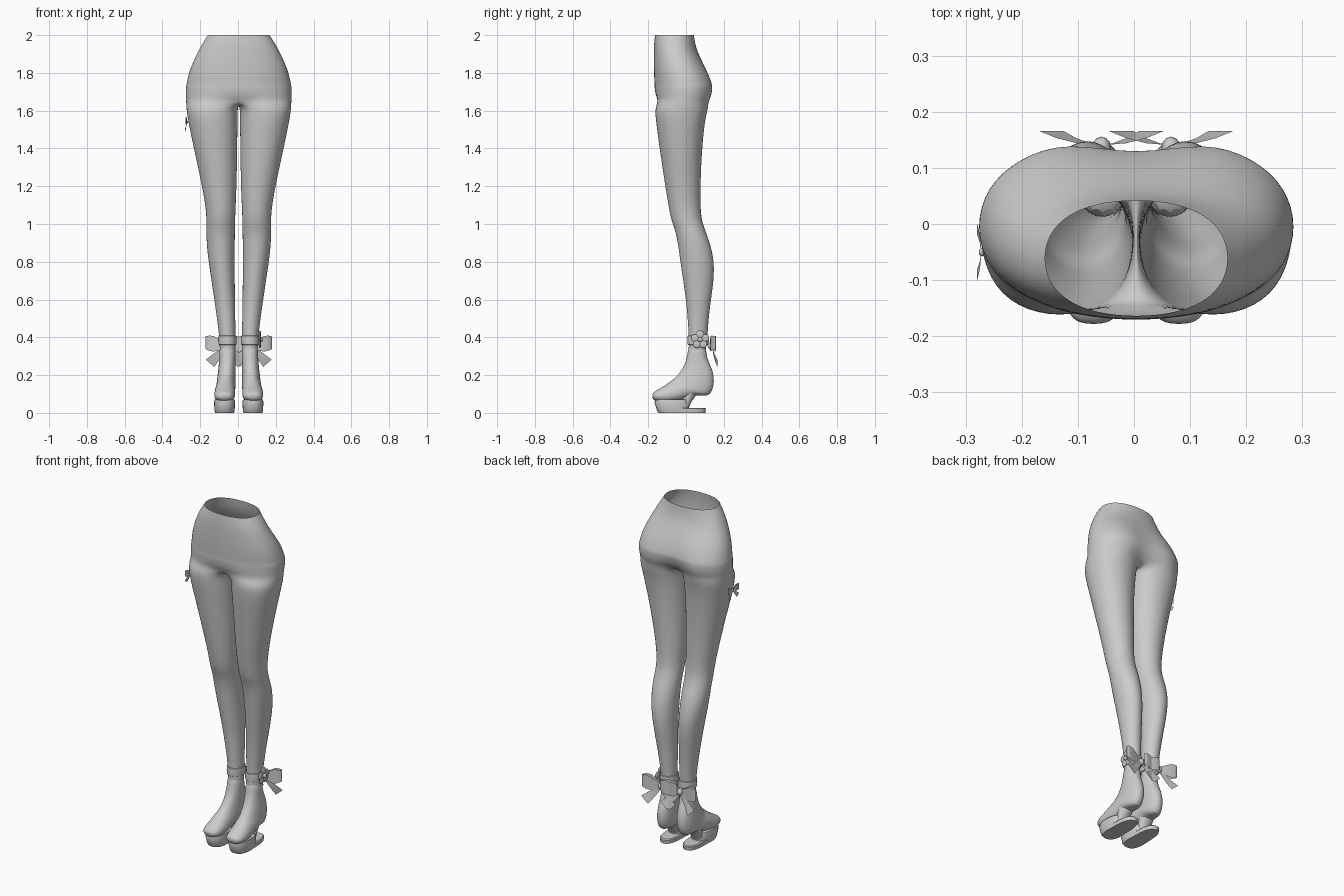
import bpy, bmesh
from math import sin, cos, pi, radians
from mathutils import Matrix, Vector

if "Cube" in bpy.data.objects:
    bpy.data.objects.remove(bpy.data.objects["Cube"])

CX = 0.004  # body centre line


def power(v, p):
    return abs(v) ** p * (1 if v >= 0 else -1)


def finish(name, bm, mirror=True, subsurf=0, angle=40):
    bmesh.ops.recalc_face_normals(bm, faces=bm.faces[:])
    me = bpy.data.meshes.new(name)
    bm.to_mesh(me)
    bm.free()
    ob = bpy.data.objects.new(name, me)
    bpy.context.collection.objects.link(ob)
    ob.location.x = CX
    if mirror:
        m = ob.modifiers.new("mirror", 'MIRROR')
        m.merge_threshold = 0.0005
    if subsurf:
        s = ob.modifiers.new("subsurf", 'SUBSURF')
        s.levels = s.render_levels = subsurf
    bpy.ops.object.select_all(action='DESELECT')
    ob.select_set(True)
    bpy.context.view_layer.objects.active = ob
    bpy.ops.object.shade_smooth_by_angle(angle=radians(angle))
    return ob


def bridge(bm, a, b, closed=True):
    n = len(a)
    for i in range(n if closed else n - 1):
        j = (i + 1) % n
        bm.faces.new((a[i], a[j], b[j], b[i]))


def loft(bm, rings, caps=True):
    vs = [[bm.verts.new(p) for p in r] for r in rings]
    for a, b in zip(vs, vs[1:]):
        bridge(bm, a, b)
    if caps:
        bm.faces.new(vs[0])
        bm.faces.new(vs[-1])


def oval(cx, cy, z, rx, ry, n=24, p=1.0):
    return [(cx + rx * power(sin(2 * pi * i / n), p),
             cy - ry * power(cos(2 * pi * i / n), p), z) for i in range(n)]


# Hips and legs: half torso rings that split into one leg, mirrored
# z, half width, front y, back y, front tuck, back cleft
hips = [(2.0, .163, -.165, .043, 0, 0), (1.95, .196, -.171, .05, 0, 0),
        (1.9, .222, -.172, .068, 0, .002), (1.83, .255, -.172, .113, 0, .015),
        (1.77, .272, -.17, .145, 0, .03), (1.737, .277, -.168, .156, 0, .036),
        (1.725, .281, -.169, .159, 0, .04), (1.68, .281, -.167, .157, .006, .055),
        (1.65, .279, -.165, .143, .03, .07)]
# z, inner x, outer x, front y, back y
leg = [(1.61, .003, .277, -.164, .116), (1.55, .005, .269, -.16, .1),
       (1.4, .008, .238, -.14, .085), (1.2, .011, .194, -.11, .076),
       (1.08, .017, .174, -.09, .077), (1.02, .019, .171, -.078, .084),
       (.97, .02, .171, -.058, .1), (.9, .021, .171, -.043, .128),
       (.8, .022, .16, -.03, .15), (.7, .021, .144, -.015, .147),
       (.6, .02, .13, 0, .132), (.5, .018, .115, .009, .12),
       (.4, .018, .103, .015, .113), (.33, .018, .1, .014, .105)]
bm = bmesh.new()
prev = None
for z, hw, yf, yb, tuck, cleft in hips:
    ring = []
    for i in range(9):
        t = pi * i / 8
        x = 0 if i in (0, 8) else 1.02 * hw * power(sin(t), .88)
        y = (yf + yb) / 2 - 1.01 * (yb - yf) / 2 * power(cos(t), .88)
        y += tuck if i == 0 else -cleft if i == 8 else 0
        ring.append(bm.verts.new((x, y, z)))
    if prev:
        bridge(bm, prev, ring, False)
    prev = ring
prev = prev + [bm.verts.new((0, y, 1.63)) for y in (.025, -.04, -.1)]
for z, xi, xo, yf, yb in leg:
    ring = []
    k = .9 if z > 1.5 else 1
    for i in range(12):
        t = radians(30 * i - 30)
        x = (xi + xo) / 2 + 1.04 * (xo - xi) / 2 * power(sin(t), k)
        y = (yf + yb) / 2 - 1.04 * (yb - yf) / 2 * power(cos(t), k)
        ring.append(bm.verts.new((max(x, .002), y, z)))
    bridge(bm, prev, ring)
    prev = ring
finish("hips_and_legs", bm, subsurf=2, angle=80)

# Shoe uppers: top (y, z), bottom (y, z), half width, centre x
upper = [(.013, .37, .11, .37, .042, .06), (.007, .29, .105, .295, .042, .06),
         (-.02, .23, .143, .23, .045, .063), (-.045, .2, .153, .15, .049, .066),
         (-.06, .185, .125, .08, .051, .068), (-.085, .165, .06, .1, .052, .071),
         (-.11, .147, .005, .075, .054, .073), (-.14, .128, -.07, .055, .056, .075),
         (-.166, .114, -.14, .055, .05, .076), (-.18, .1, -.178, .07, .028, .076)]
bm = bmesh.new()
rings = []
for ty, tz, by, bz, hw, cx in upper:
    r = []
    for i in range(12):
        t = 2 * pi * i / 12
        k = .5 + .5 * 1.04 * cos(t)
        r.append((cx + 1.04 * hw * power(sin(t), .85), by + (ty - by) * k, bz + (tz - bz) * k))
    rings.append(r)
loft(bm, rings)
finish("shoe_upper", bm, subsurf=2, angle=80)

# Platform block under the toes, and the thin sole plate reaching back
bm = bmesh.new()
loft(bm, [oval(.075, -.065, 0, .05, .08, p=.8), oval(.075, -.068, .012, .053, .085, p=.8),
          oval(.075, -.075, .055, .056, .092, p=.8), oval(.075, -.075, .07, .053, .088, p=.8)])
loft(bm, [oval(.075, -.02, 0, .048, .122, p=.8), oval(.075, -.02, .022, .05, .125, p=.8),
          oval(.075, -.02, .027, .045, .12, p=.8)])
loft(bm, [oval(.075, -.01, .02, .035, .022), oval(.074, .005, .06, .037, .025),
          oval(.072, .02, .11, .042, .045)])
finish("shoe_platform", bm)

# Ankle cuffs
bm = bmesh.new()
loft(bm, [oval(.06, .064, z, .043 + d, .051 + d) for z, d in
          ((.36, 0), (.362, .004), (.385, .006), (.408, .004), (.41, 0))], caps=False)
finish("ankle_cuff", bm)


# Ribbon bow: two loops, two tails and a knot, facing local +y
def bow(name, loc, s, turn=0, mirror=True, flat=1.0):
    bm = bmesh.new()
    for side in (-1, 1):
        strip = []
        for i in range(15):
            a = 2 * pi * i / 14
            u = .5 - .5 * cos(a)
            h = .12 + .26 * min(1, u * 1.5) - .1 * u ** 6
            d = flat * (.13 * sin(a) * u ** .4 + .18 * u * u)
            strip.append([bm.verts.new((side * u, d, .15 * u + v * h)) for v in (-1, -.4, .4, 1)])
        for a, b in zip(strip, strip[1:]):
            bridge(bm, a, b, False)
        tail = []
        for u in (0, .35, .7, 1):
            c = Vector((side * .78 * u, flat * (.05 + .22 * u * u), -.8 * u))
            w = Vector((side * .8, 0, .7)) * (.07 + .17 * u)
            tail.append([bm.verts.new(c - w), bm.verts.new(c + w)])
        for a, b in zip(tail, tail[1:]):
            bridge(bm, a, b, False)
    bmesh.ops.create_uvsphere(bm, u_segments=12, v_segments=8, radius=1,
                              matrix=Matrix.Diagonal((.15, .18 * flat, .18, 1)))
    bm.transform(Matrix.Translation(loc) @ Matrix.Rotation(turn, 4, 'Z') @ Matrix.Scale(s, 4))
    finish(name, bm, mirror)


bow("ankle_bow", (.062, .135, .355), .115)
bow("thigh_bow", (-.275, -.05, 1.54), .052, pi / 2, False, .6)

# Five-petal flower on the outside of one cuff
bm = bmesh.new()
for i in range(5):
    a = pi / 2 + 2 * pi * i / 5
    bmesh.ops.create_uvsphere(bm, u_segments=12, v_segments=8, radius=.021, matrix=Matrix.Translation(
        (.112, .075 + .028 * cos(a), .387 + .028 * sin(a))) @ Matrix.Diagonal((.3, 1, 1, 1)))
bmesh.ops.create_uvsphere(bm, u_segments=12, v_segments=8, radius=.013,
                          matrix=Matrix.Translation((.116, .075, .387)))
finish("cuff_flower", bm, False)
